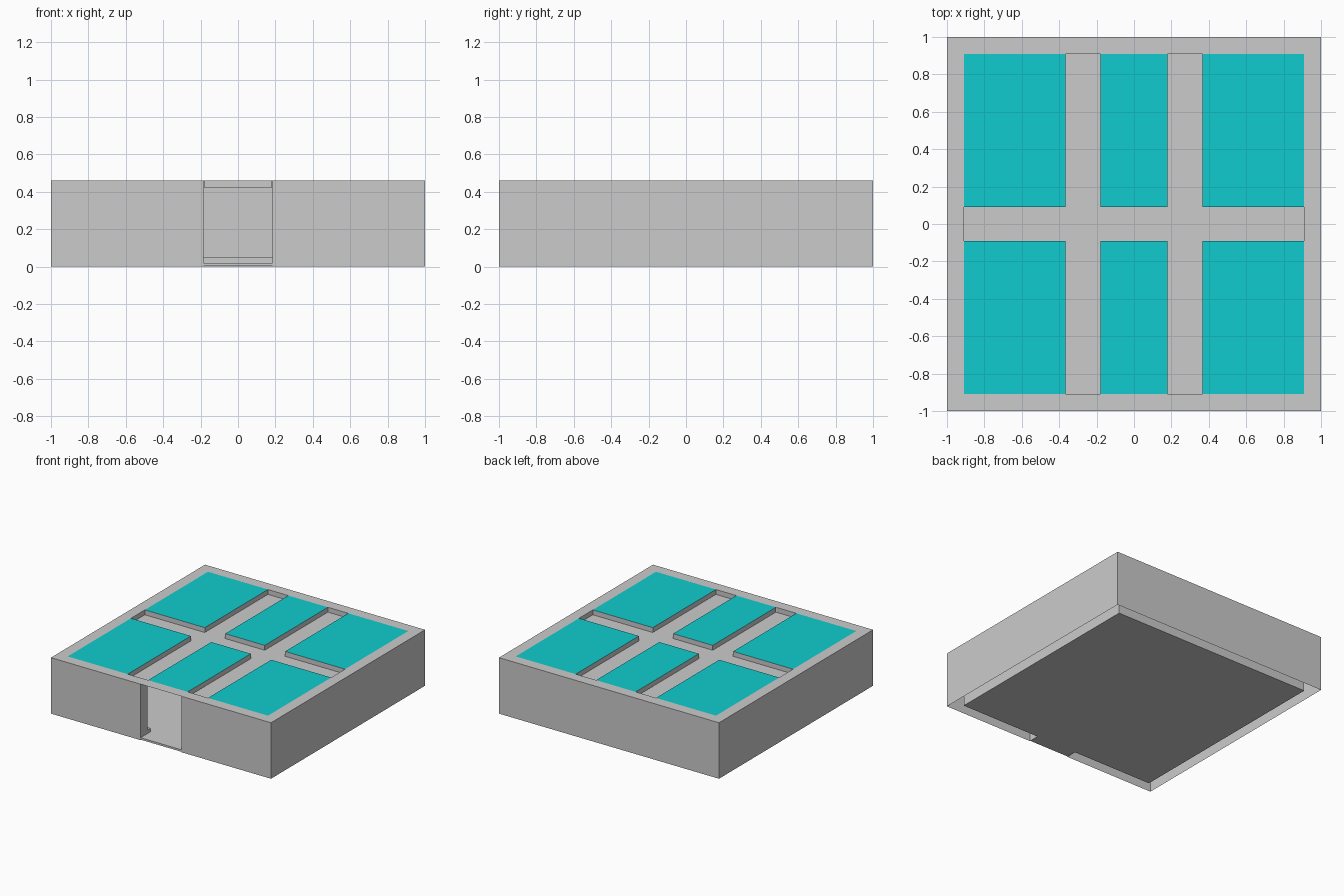
import bpy, bmesh

if "Cube" in bpy.data.objects:
    bpy.data.objects.remove(bpy.data.objects["Cube"])

H, GROOVE, FLOOR, LEDGE = 0.46, 0.42, 0.02, 0.05   # heights
OUT, INN, LIP = 1.0, 0.91, 0.87                    # half widths
DOOR = 0.185


def make(name, quads, mat=None):
    """Mesh object from a list of quads."""
    bm = bmesh.new()
    for q in quads:
        bm.faces.new([bm.verts.new(p) for p in q])
    bmesh.ops.remove_doubles(bm, verts=bm.verts[:], dist=1e-5)
    me = bpy.data.meshes.new(name)
    bm.to_mesh(me)
    bm.free()
    ob = bpy.data.objects.new(name, me)
    bpy.context.collection.objects.link(ob)
    if mat:
        me.materials.append(mat)
    return ob


def flat(x0, x1, y0, y1, z, up=True):
    q = [(x0, y0, z), (x1, y0, z), (x1, y1, z), (x0, y1, z)]
    return q if up else q[::-1]


def wall(a, b, z0, z1):
    """Upright quad; it faces the right-hand side of a -> b."""
    return [(*a, z0), (*b, z0), (*b, z1), (*a, z1)]


def box(x0, x1, y0, y1, z0, z1, top=True):
    c = [(x0, y0), (x1, y0), (x1, y1), (x0, y1)]
    q = [wall(c[i], c[(i + 1) % 4], z0, z1) for i in range(4)]
    q.append(flat(x0, x1, y0, y1, z0, False))
    if top:
        q.append(flat(x0, x1, y0, y1, z1))
    return q


cyan = bpy.data.materials.new("cyan")
cyan.diffuse_color = (0.005, 0.6, 0.62, 1)
cyan.use_nodes = True
cyan.node_tree.nodes["Principled BSDF"].inputs["Base Color"].default_value = cyan.diffuse_color

# Hollow walls: outer and inner skins, open below, with a front doorway
o, n, d = OUT, INN, DOOR
shell = [
    wall((-o, -o), (-d, -o), 0, H), wall((d, -o), (o, -o), 0, H),
    wall((o, -o), (o, o), 0, H), wall((o, o), (-o, o), 0, H),
    wall((-o, o), (-o, -o), 0, H),
    wall((-d, -n), (-n, -n), FLOOR, H), wall((n, -n), (d, -n), FLOOR, H),
    wall((n, n), (n, -n), FLOOR, H), wall((-n, n), (n, n), FLOOR, H),
    wall((-n, -n), (-n, n), FLOOR, H),
    wall((-d, -o), (-d, -n), 0, H), wall((d, -n), (d, -o), 0, H),
]
make("wall_shell", shell)

# Top rim
make("top_rim", [flat(-o, o, -o, -n, H), flat(-o, o, n, o, H),
                 flat(-o, -n, -n, n, H), flat(n, o, -n, n, H)])

# Floor plate and door sill
make("floor_plate", box(-n, n, -n, n, 0, FLOOR))
make("door_sill", box(-d, d, -o, -n, 0.004, FLOOR))

# Low ledge round the inside, broken at the doorway
ledge = []
for x0, x1, y0, y1 in [(-n, -d, -n, -LIP), (d, n, -n, -LIP), (-n, n, LIP, n),
                       (-n, -LIP, -LIP, LIP), (LIP, n, -LIP, LIP)]:
    ledge += box(x0, x1, y0, y1, FLOOR, LEDGE)
make("inner_ledge", ledge)

# Sunken deck forming the groove floors
make("groove_deck", [flat(-n, n, -n, n, GROOVE)])

# Six raised panels with coloured tops
i = 0
for x0, x1 in [(-n, -0.365), (-0.18, 0.18), (0.365, n)]:
    for y0, y1 in [(-n, -0.09), (0.09, n)]:
        i += 1
        make(f"panel_side_{i}", box(x0, x1, y0, y1, GROOVE, H, top=False)[:4])
        make(f"panel_top_{i}", [flat(x0, x1, y0, y1, H)], cyan)
